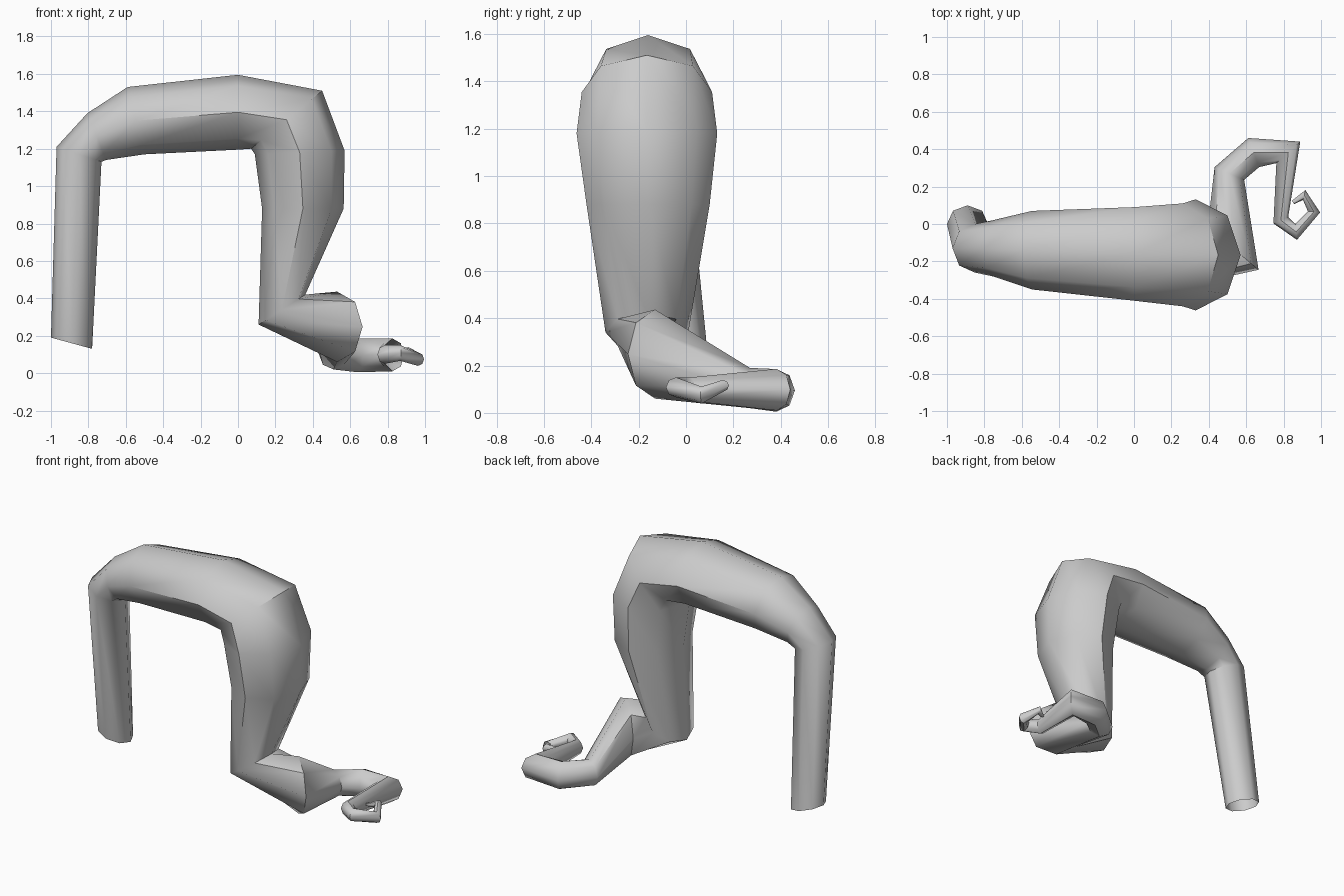
import bpy, bmesh, math
from mathutils import Vector as V

if "Cube" in bpy.data.objects:
    bpy.data.objects.remove(bpy.data.objects["Cube"])

SIDES = 8

# Arch, lying in the xz plane: centre x, y, z, half-axis x, z, half-depth in y
arch = [
    (-.89, 0, .16, -.11, .03, .1),
    (-.85, -.13, 1.17, -.12, .04, .13),
    (-.755, -.13, 1.265, -.05, .125, .15),
    (-.545, -.14, 1.35, -.045, .18, .21),
    (0, -.16, 1.395, 0, .2, .25),
    (.26, -.165, 1.355, .19, .155, .275),
    (.33, -.165, 1.18, .24, .01, .297),
    (.347, -.16, .88, .218, 0, .26),
    (.235, -.165, .34, .125, .08, .175),
]
# Foot and curled tip, winding over the floor: centre x, y, z, half-height, half-width
curl = [
    (.53, -.13, .248, .188, .178),
    (.51, .27, .105, .085, .086),
    (.64, .382, .095, .09, .083),
    (.825, .383, .098, .088, .086),
    (.785, .02, .1, .05, .043),
    (.867, -.042, .108, .042, .043),
    (.962, .065, .075, .036, .033),
    (.91, .155, .115, .024, .027),
    (.85, .115, .11, .008, .011),
]


def flat_dir(p, q):
    return V((q[0] - p[0], q[1] - p[1], 0)).normalized()


def add_ring(bm, centre, up, across):
    angles = [2 * math.pi * i / SIDES for i in range(SIDES)]
    return [bm.verts.new(centre + up * math.cos(t) + across * math.sin(t)) for t in angles]


bm = bmesh.new()
loops = [add_ring(bm, V(r[:3]), V((r[3], 0, r[4])), V((0, r[5], 0))) for r in arch]

# Curl rings stand upright and are mitred halfway between neighbouring directions
path = [arch[-1]] + curl
for i in range(1, len(path)):
    r = path[i]
    d = flat_dir(path[i - 1], r)
    if i + 1 < len(path):
        d = (d + flat_dir(r, path[i + 1])).normalized()
    loops.append(add_ring(bm, V(r[:3]), V((0, 0, r[3])), V((-d.y, d.x, 0)) * r[4]))

# Skin the rings; the hanging end stays open and the tip is closed
for p, q in zip(loops, loops[1:]):
    for i in range(SIDES):
        j = (i + 1) % SIDES
        bm.faces.new((p[i], p[j], q[j], q[i]))
bm.faces.new(loops[-1])
bmesh.ops.recalc_face_normals(bm, faces=bm.faces)

mesh = bpy.data.meshes.new("curved_trunk")
bm.to_mesh(mesh)
bm.free()
trunk = bpy.data.objects.new("curved_trunk", mesh)
bpy.context.collection.objects.link(trunk)
bpy.context.view_layer.objects.active = trunk
trunk.select_set(True)
bpy.ops.object.shade_smooth_by_angle(angle=math.radians(50))
